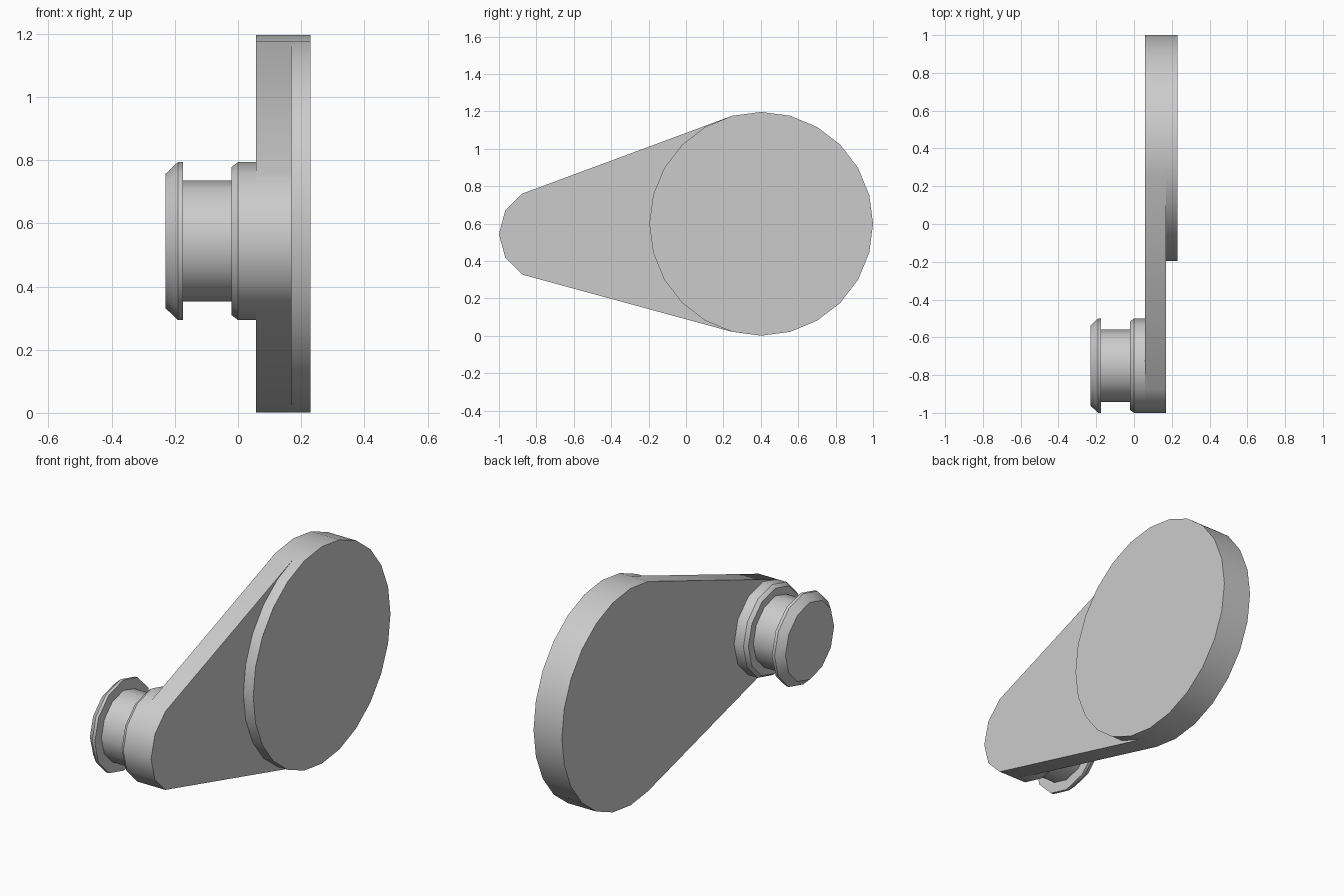
import bpy
import bmesh
import math

if "Cube" in bpy.data.objects:
    bpy.data.objects.remove(bpy.data.objects["Cube"], do_unlink=True)

# Single plain grey
grey = bpy.data.materials.new("plain_grey")
grey.use_nodes = True
grey.diffuse_color = (0.6, 0.6, 0.6, 1)
grey.node_tree.nodes["Principled BSDF"].inputs["Base Color"].default_value = (0.6, 0.6, 0.6, 1)

WHEEL = (0.402, 0.599)    # y, z of the large round end
PIN = (-0.75, 0.544)      # y, z of the pin
WHEEL_R, PIN_R = 0.598, 0.25
WHEEL_SIDES, PIN_SIDES = 24, 12


def ring(bm, x, centre, radius, sides):
    step = 2 * math.pi / sides
    return [bm.verts.new((x, centre[0] + radius * math.cos(i * step),
                          centre[1] + radius * math.sin(i * step))) for i in range(sides)]


def finish(name, bm):
    bmesh.ops.recalc_face_normals(bm, faces=bm.faces)
    mesh = bpy.data.meshes.new(name)
    bm.to_mesh(mesh)
    bm.free()
    mesh.materials.append(grey)
    obj = bpy.data.objects.new(name, mesh)
    bpy.context.collection.objects.link(obj)
    bpy.ops.object.select_all(action='DESELECT')
    obj.select_set(True)
    bpy.context.view_layer.objects.active = obj
    bpy.ops.object.shade_smooth_by_angle(angle=math.radians(32))
    return obj


def turned(name, centre, sides, profile):
    """Solid turned about the x axis from (x, radius) pairs."""
    bm = bmesh.new()
    rings = [ring(bm, x, centre, r, sides) for x, r in profile]
    for a, b in zip(rings, rings[1:]):
        for i in range(sides):
            j = (i + 1) % sides
            bm.faces.new((a[i], a[j], b[j], b[i]))
    bm.faces.new(rings[0])
    bm.faces.new(rings[-1])
    return finish(name, bm)


# Tapered arm: hull around the wheel and the pin
bm = bmesh.new()
for x in (0.057, 0.17):
    ring(bm, x, WHEEL, WHEEL_R, WHEEL_SIDES)
    ring(bm, x, PIN, PIN_R, PIN_SIDES)
bmesh.ops.convex_hull(bm, input=bm.verts)
bmesh.ops.delete(bm, geom=[v for v in bm.verts if not v.link_faces], context='VERTS')
bmesh.ops.dissolve_limit(bm, angle_limit=0.02, verts=bm.verts, edges=bm.edges)
finish("tapered_arm", bm)

# Raised round face on the large end
turned("raised_disc", WHEEL, WHEEL_SIDES, [(0.168, WHEEL_R), (0.23, WHEEL_R)])

# Pin: collar, neck and chamfered head
turned("pin_collar", PIN, PIN_SIDES, [(-0.02, 0.235), (0, PIN_R), (0.06, PIN_R)])
turned("pin_neck", PIN, PIN_SIDES, [(-0.18, 0.192), (-0.01, 0.192)])
turned("pin_head", PIN, PIN_SIDES, [(-0.23, 0.212), (-0.19, PIN_R), (-0.174, PIN_R)])
